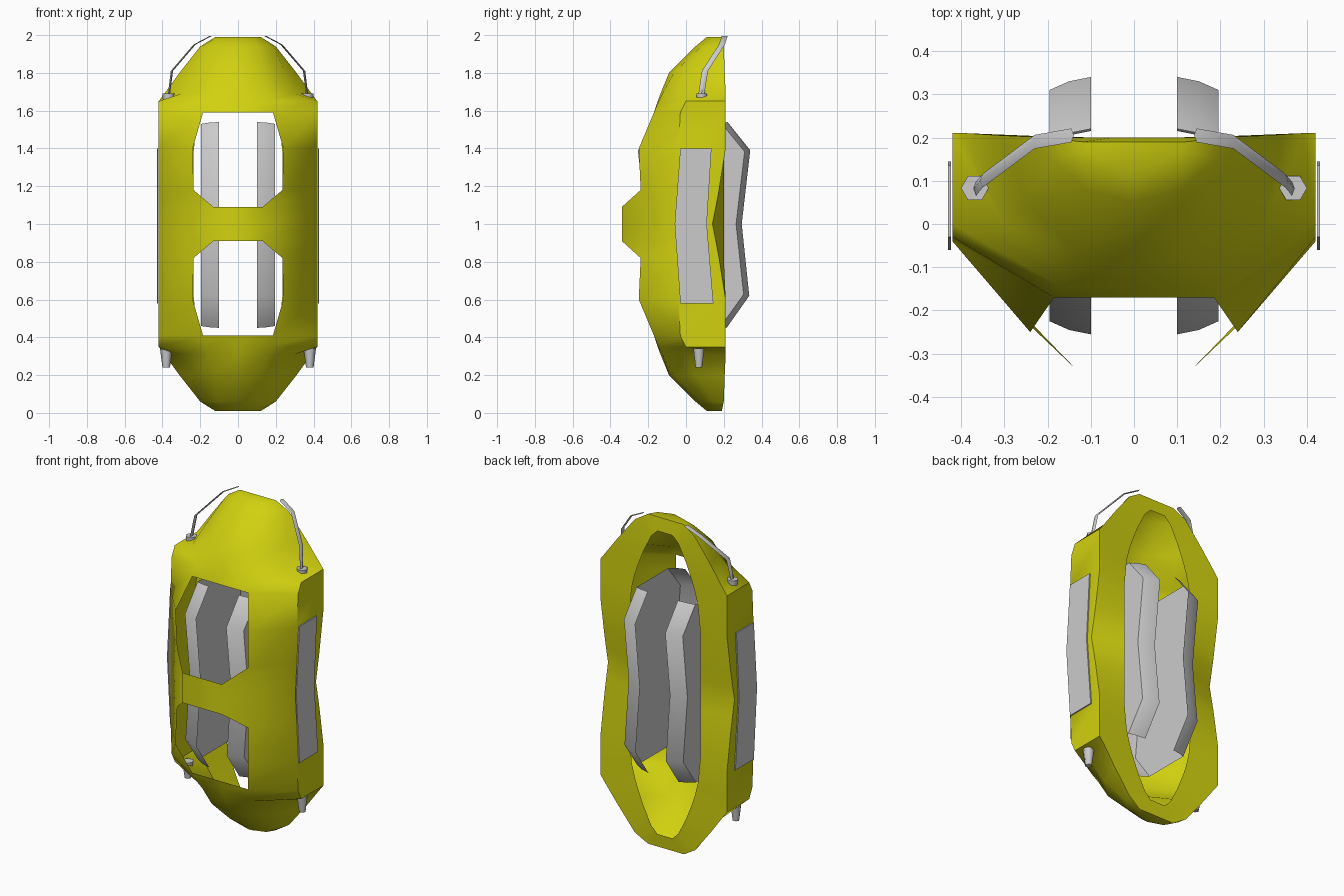
import bpy, bmesh, math

cube = bpy.data.objects.get("Cube")
if cube:
    bpy.data.objects.remove(cube)


def material(name, rgb):
    m = bpy.data.materials.new(name)
    m.use_nodes = True
    m.diffuse_color = (*rgb, 1)
    bsdf = m.node_tree.nodes["Principled BSDF"]
    bsdf.inputs["Base Color"].default_value = (*rgb, 1)
    bsdf.inputs["Roughness"].default_value = 0.6
    return m


YELLOW = material("yellow", (0.64, 0.64, 0.005))
GREY = material("light grey", (0.6, 0.6, 0.6))


def make(name, verts, faces, mat, angle=50):
    mesh = bpy.data.meshes.new(name)
    mesh.from_pydata(verts, [], faces)
    bm = bmesh.new()
    bm.from_mesh(mesh)
    bmesh.ops.remove_doubles(bm, verts=bm.verts, dist=0.0005)
    bmesh.ops.recalc_face_normals(bm, faces=bm.faces)
    bm.to_mesh(mesh)
    bm.free()
    mesh.materials.append(mat)
    ob = bpy.data.objects.new(name, mesh)
    bpy.context.collection.objects.link(ob)
    bpy.ops.object.select_all(action="DESELECT")
    ob.select_set(True)
    bpy.context.view_layer.objects.active = ob
    bpy.ops.object.shade_smooth_by_angle(angle=math.radians(angle))
    return ob


# Shell sections for one end, from the window down to the tip:
# height, front centre y, front crease (x, y), side corner (x, y),
# back edge (x, y), inner rim (x, height)
END = [
    (0.41, -0.17, (0.185, -0.17), (0.42, -0.03), (0.42, 0.21), (0.22, 0.47)),
    (0.35, -0.15, (0.17, -0.145), (0.42, 0.0), (0.42, 0.21), (0.20, 0.39)),
    (0.31, -0.135, (0.15, -0.125), (0.30, 0.0), (0.39, 0.21), (0.18, 0.33)),
    (0.20, -0.09, (0.13, -0.065), (0.25, 0.05), (0.31, 0.205), (0.14, 0.23)),
    (0.06, 0.05, (0.11, 0.08), (0.19, 0.15), (0.2, 0.2), (0.09, 0.13)),
    (0.01, 0.11, (0.09, 0.14), (0.11, 0.17), (0.12, 0.19), (0.05, 0.09)),
]
# Sections around the windows and the cross bar
MIDDLE = [
    (0.60, -0.25, (0.24, -0.25), (0.42, -0.04), (0.42, 0.21), (0.235, 0.62)),
    (0.82, -0.24, (0.235, -0.24), (0.42, -0.04), (0.42, 0.175), (0.235, 0.82)),
    (0.91, -0.34, (0.13, -0.34), (0.42, -0.04), (0.42, 0.158), (0.235, 0.91)),
    (1.00, -0.34, (0.13, -0.34), (0.42, -0.04), (0.42, 0.14), (0.235, 1.0)),
]


def flip(row):
    return (2 - row[0], *row[1:5], (row[5][0], 2 - row[5][1]))


lower = END[::-1] + MIDDLE
rows = lower + [flip(r) for r in lower[-2::-1]]

verts, faces = [], []
for z, yc, crease, side, back, rim in rows:
    half = [(*crease, z), (*side, z), (*back, z), (rim[0], 0.2, rim[1])]
    verts += [(-x, y, h) for x, y, h in half[::-1]] + [(0, yc, z)] + half
COLS = 9
for r in range(len(rows) - 1):
    lo, hi = rows[r][0], rows[r + 1][0]
    window = 0.4 < lo < 0.9 or 1.08 < lo < 1.55
    for c in range(COLS - 1):
        if window and c in (3, 4):
            continue
        a = r * COLS + c
        faces.append((a, a + 1, a + COLS + 1, a + COLS))
# Close both tips and the ends of the rim
for base in (0, (len(rows) - 1) * COLS):
    faces.append([base + c for c in range(1, 8)])
    faces.append([base + c for c in (0, 1, 7, 8)])
make("body_shell", verts, faces, YELLOW)

# Bent channel rails running through the windows
edge = [(0.22, 1.54), (0.34, 1.39), (0.295, 1.0), (0.335, 0.62), (0.215, 0.45)]
lip = [(0.195, 0.03), (0.15, 0.01), (0.10, 0.0)]
for s, label in ((1, "left"), (-1, "right")):
    verts, faces = [], []
    for mirrored in (False, True):
        start = len(verts)
        for y, z in edge:
            for x, inset in lip:
                yy = y - inset
                dz = inset * 0.6 * (z - 1)
                verts.append((s * x, 0.085 - yy if mirrored else yy, z - dz))
        for i in range(len(edge) - 1):
            for j in range(2):
                a = start + i * 3 + j
                faces.append((a, a + 1, a + 4, a + 3))
    for i in range(len(edge) - 1):
        a, b = i * 3, (i + len(edge)) * 3
        faces.append((a, a + 3, b + 3, b))
    make(label + "_channel_rail", verts, faces, GREY, 45)

# Side plates
plate = [(-0.03, 1.40), (0.135, 1.40), (0.11, 1.0), (0.145, 0.58), (-0.03, 0.58), (-0.06, 1.0)]
for s, label in ((1, "left"), (-1, "right")):
    n = len(plate)
    verts = [(s * x, y, z) for x in (0.423, 0.43) for y, z in plate]
    faces = [(0, 1, 2, 5), (5, 2, 3, 4), (6, 7, 8, 11), (11, 8, 9, 10)]
    faces += [(i, (i + 1) % n, (i + 1) % n + n, i + n) for i in range(n)]
    make(label + "_side_plate", verts, faces, GREY, 20)


def hex_post(name, x, y, z0, z1, r0, r1):
    ring = [(math.cos(i * math.pi / 3), math.sin(i * math.pi / 3)) for i in range(6)]
    verts = [(x + r * c, y + r * d, z) for z, r in ((z0, r0), (z1, r1)) for c, d in ring]
    faces = [(i, (i + 1) % 6, (i + 1) % 6 + 6, i + 6) for i in range(6)]
    make(name, verts, faces + [range(6), range(6, 12)], GREY, 65)


# Lower pegs, upper sockets and the bent strips rising from them
path = [(0.365, 0.082, 1.69), (0.35, 0.10, 1.81), (0.23, 0.19, 1.95), (0.145, 0.205, 1.995)]
for s, label in ((1, "left"), (-1, "right")):
    hex_post(label + "_lower_peg", s * 0.38, 0.068, 0.24, 0.34, 0.02, 0.033)
    hex_post(label + "_upper_socket", s * 0.368, 0.083, 1.655, 1.69, 0.03, 0.032)
    verts, faces = [], []
    for x, y, z in path:
        verts += [(s * (x + dx), y + dy, z) for dx, dy in ((0, -0.016), (0.006, 0), (0, 0.016), (-0.006, 0))]
    for i in range(len(path) - 1):
        for j in range(4):
            a, b = i * 4 + j, i * 4 + (j + 1) % 4
            faces.append((a, b, b + 4, a + 4))
    faces += [(0, 1, 2, 3), (12, 13, 14, 15)]
    make(label + "_bent_strip", verts, faces, GREY, 40)
